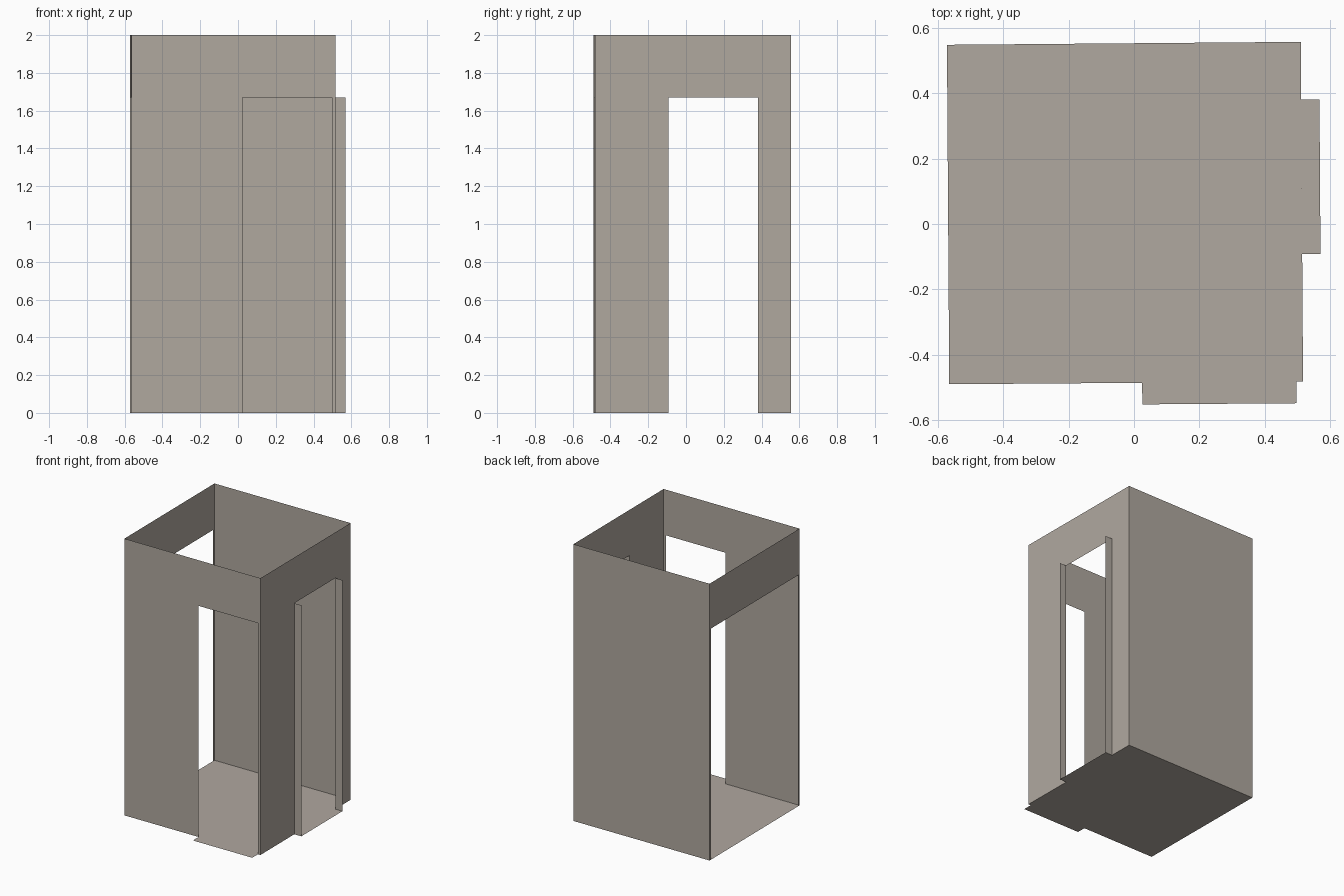
import bpy
from mathutils import Vector

if "Cube" in bpy.data.objects:
    bpy.data.objects.remove(bpy.data.objects["Cube"])

HEIGHT, DOOR = 2.0, 1.67

# One warm grey for everything
grey = bpy.data.materials.new("warm grey")
grey.diffuse_color = (0.434, 0.392, 0.348, 1)
grey.use_nodes = True
grey.node_tree.nodes["Principled BSDF"].inputs["Base Color"].default_value = grey.diffuse_color

# Slightly skewed plan, corners counter-clockwise
FL = Vector((-0.565, -0.49, 0))
FR = Vector((0.517, -0.482, 0))
BR = Vector((0.51, 0.557, 0))
BL = Vector((-0.572, 0.548, 0))
UP = Vector((0, 0, 1))


def sheet(name, points):
    """A single flat face through the given outline."""
    mesh = bpy.data.meshes.new(name)
    mesh.from_pydata([tuple(p) for p in points], [], [range(len(points))])
    mesh.materials.append(grey)
    obj = bpy.data.objects.new(name, mesh)
    bpy.context.collection.objects.link(obj)
    return obj


def along(p, q, u, out=0.0):
    """Point at distance u from p towards q, pushed outwards by out."""
    d = (q - p).normalized()
    return p + d * u + d.cross(UP) * out


def wall(name, p, q, opening=None):
    """Wall from p to q with an optional doorway (start, end distance)."""
    length = (q - p).length
    outline = [(0, 0)]
    if opening:
        a, b = opening
        outline += [(a, 0), (a, DOOR), (b, DOOR), (b, 0)]
    outline += [(length, 0), (length, HEIGHT), (0, HEIGHT)]
    sheet(name, [along(p, q, u) + UP * z for u, z in outline])


# Walls: doorways in front and right, wide opening on the left
front_door, right_door = (0.59, 1.062), (0.39, 0.863)
wall("front_wall", FL, FR, front_door)
wall("right_wall", FR, BR, right_door)
wall("back_wall", BR, BL)
wall("left_wall", BL, FL, (0.018, 1.026))

# Door jambs projecting from the right doorway
for name, u in zip(("front_jamb", "back_jamb"), right_door):
    inner, outer = along(FR, BR, u), along(FR, BR, u, 0.056)
    sheet(name, [inner, outer, outer + UP * DOOR, inner + UP * DOOR])

# Floor with a threshold at each doorway
floor = [FL]
for p, q, (a, b), depth in ((FL, FR, front_door, 0.066), (FR, BR, right_door, 0.056)):
    floor += [along(p, q, a), along(p, q, a, depth),
              along(p, q, b, depth), along(p, q, b), q]
floor.append(BL)
sheet("floor", floor)
